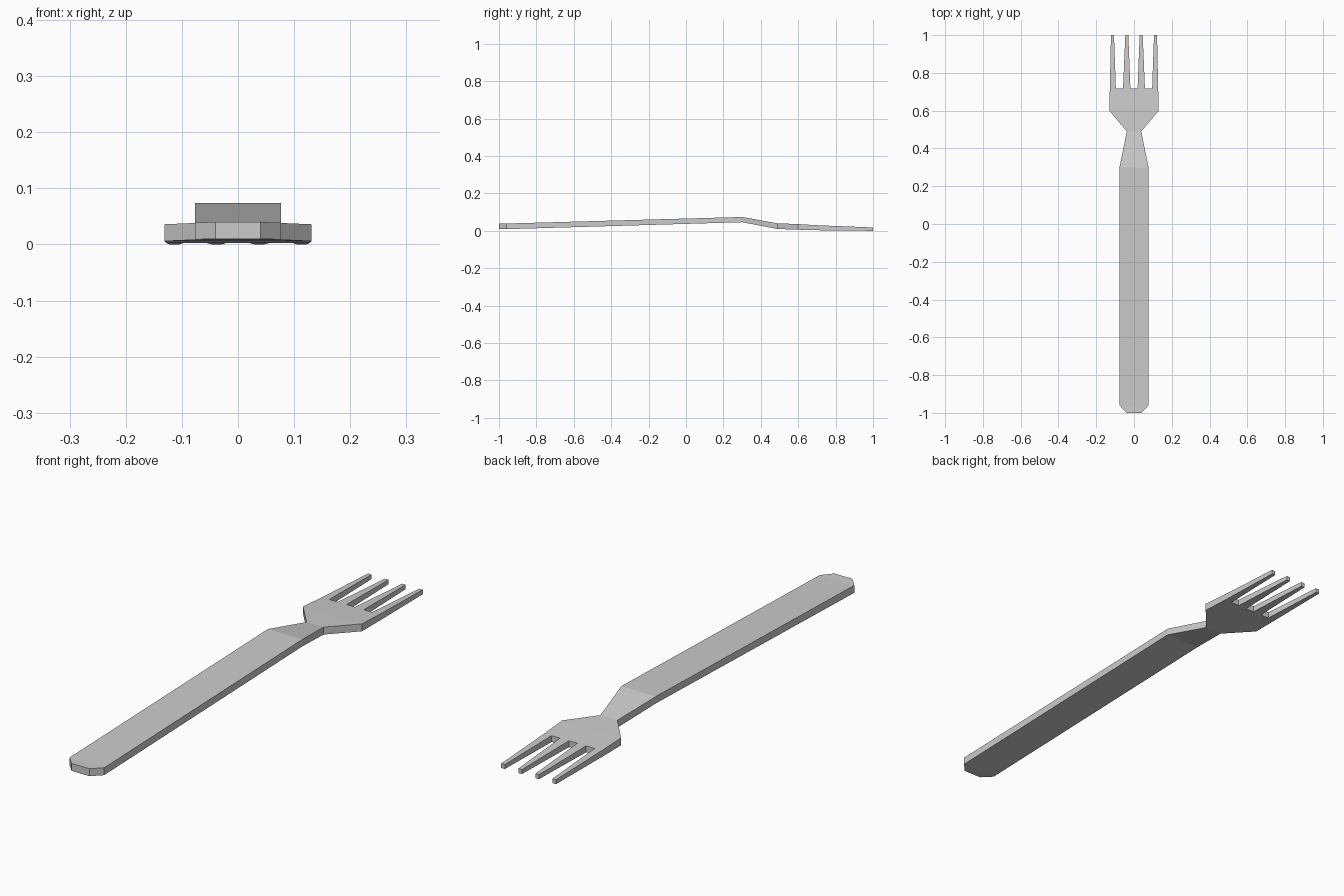
import bpy, bmesh

if "Cube" in bpy.data.objects:
    bpy.data.objects.remove(bpy.data.objects["Cube"])

# Side profile stations: y, underside z, top z
PROFILE = [(-1.0, 0.010, 0.040), (-0.96, 0.009, 0.039), (0.30, 0.046, 0.074),
           (0.49, 0.010, 0.040), (0.60, 0.006, 0.036), (0.717, 0.003, 0.029),
           (1.0, 0.0, 0.018)]
HEIGHT = {p[0]: p[1:] for p in PROFILE}

bm = bmesh.new()
cache = {}


def vert(x, y, side):
    key = (round(x, 4), y, side)
    if key not in cache:
        cache[key] = bm.verts.new((x, y, HEIGHT[y][side]))
    return cache[key]


def plate(points):
    """Add matching top and underside faces for a plan polygon."""
    bm.faces.new([vert(x, y, 1) for x, y in points])
    bm.faces.new([vert(x, y, 0) for x, y in reversed(points)])


# Handle, neck and shoulders
widths = [(-1.0, 0.04), (-0.96, 0.077), (0.30, 0.077), (0.49, 0.038), (0.60, 0.131)]
for (y0, w0), (y1, w1) in zip(widths, widths[1:]):
    plate([(-w0, y0), (w0, y0), (w1, y1), (-w1, y1)])

# Palm of the fork, its front edge split at tine roots
roots = [-0.128, -0.096, -0.058, -0.019, 0.019, 0.058, 0.096, 0.128]
tips = [-0.122, -0.106, -0.046, -0.030, 0.030, 0.046, 0.106, 0.122]
plate([(-0.131, 0.60), (0.131, 0.60)] + [(x, 0.717) for x in reversed(roots)])

# Four tapered tines
for i in range(0, 8, 2):
    plate([(roots[i], 0.717), (roots[i + 1], 0.717),
           (tips[i + 1], 1.0), (tips[i], 1.0)])

# Side walls along every open edge
partner = {}
for (x, y, s), v in cache.items():
    partner[v] = cache[(x, y, 1 - s)]
tops = {v for k, v in cache.items() if k[2] == 1}
for e in [e for e in bm.edges if e.is_boundary and e.verts[0] in tops]:
    a, b = e.verts
    bm.faces.new([a, b, partner[b], partner[a]])

bmesh.ops.recalc_face_normals(bm, faces=bm.faces[:])
mesh = bpy.data.meshes.new("fork")
bm.to_mesh(mesh)
bm.free()
bpy.context.collection.objects.link(bpy.data.objects.new("fork", mesh))
